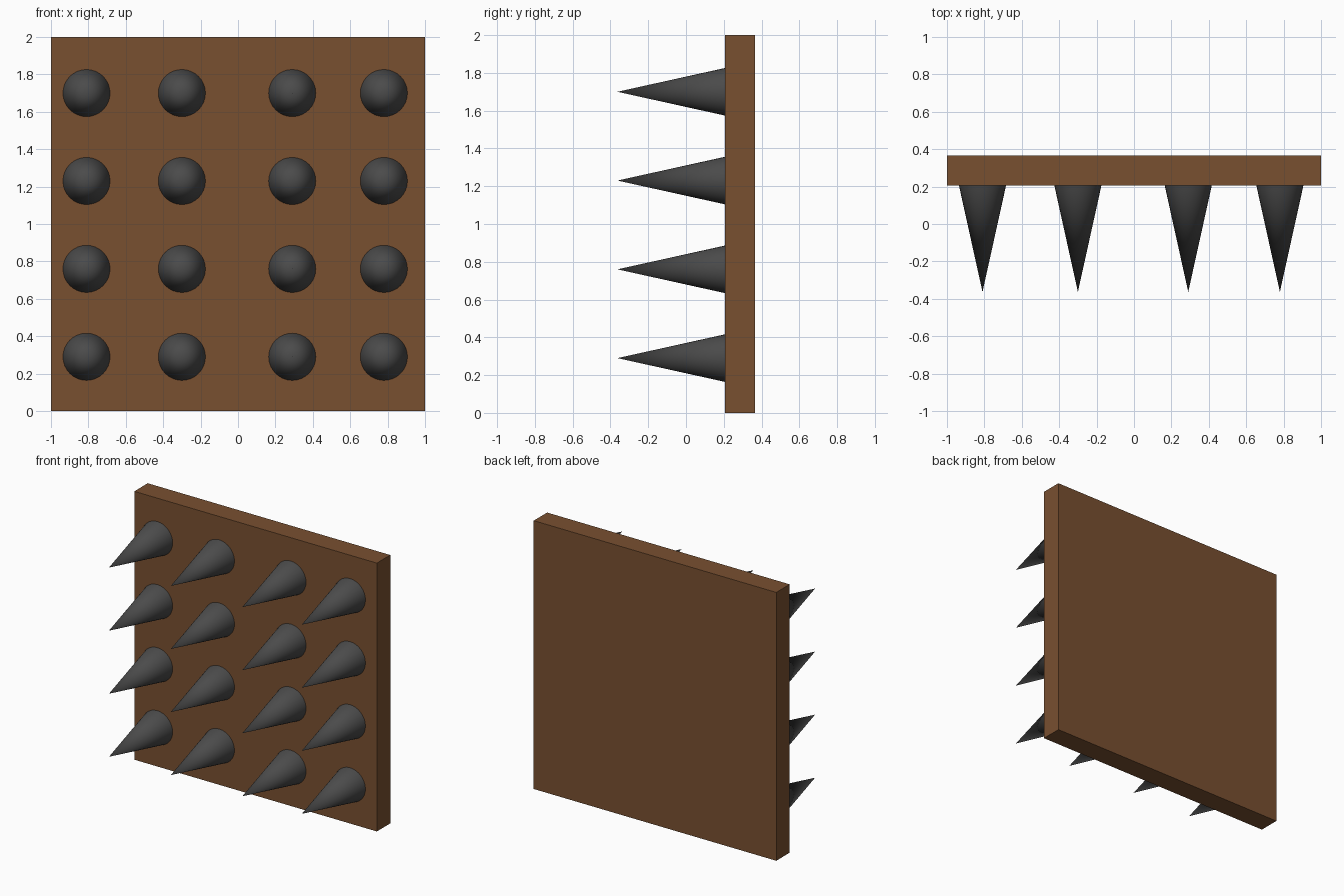
import bpy
from math import radians

if "Cube" in bpy.data.objects:
    bpy.data.objects.remove(bpy.data.objects["Cube"])

TIP, FACE, BACK = -0.363, 0.207, 0.365  # depths along y


def material(name, color):
    mat = bpy.data.materials.new(name)
    mat.diffuse_color = (*color, 1)
    mat.use_nodes = True
    mat.node_tree.nodes["Principled BSDF"].inputs["Base Color"].default_value = mat.diffuse_color
    return mat


wood = material("brown_wood", (0.19, 0.08, 0.03))
metal = material("dark_metal", (0.07, 0.07, 0.07))

# Square board
bpy.ops.mesh.primitive_cube_add(size=1, location=(0, (FACE + BACK) / 2, 1))
board = bpy.context.object
board.name = "board"
board.scale = (2, BACK - FACE, 2)
bpy.ops.object.transform_apply(location=False, rotation=False, scale=True)
board.data.materials.append(wood)

# Grid of spikes pointing forward
for row, z in enumerate((0.29, 0.76, 1.23, 1.70)):
    for col, x in enumerate((-0.81, -0.30, 0.29, 0.78)):
        bpy.ops.mesh.primitive_cone_add(
            vertices=32, radius1=0.126, radius2=0, depth=FACE - TIP,
            location=(x, (TIP + FACE) / 2, z), rotation=(radians(90), 0, 0))
        spike = bpy.context.object
        spike.name = f"spike_{row + 1}_{col + 1}"
        spike.data.materials.append(metal)
        bpy.ops.object.shade_smooth_by_angle()
